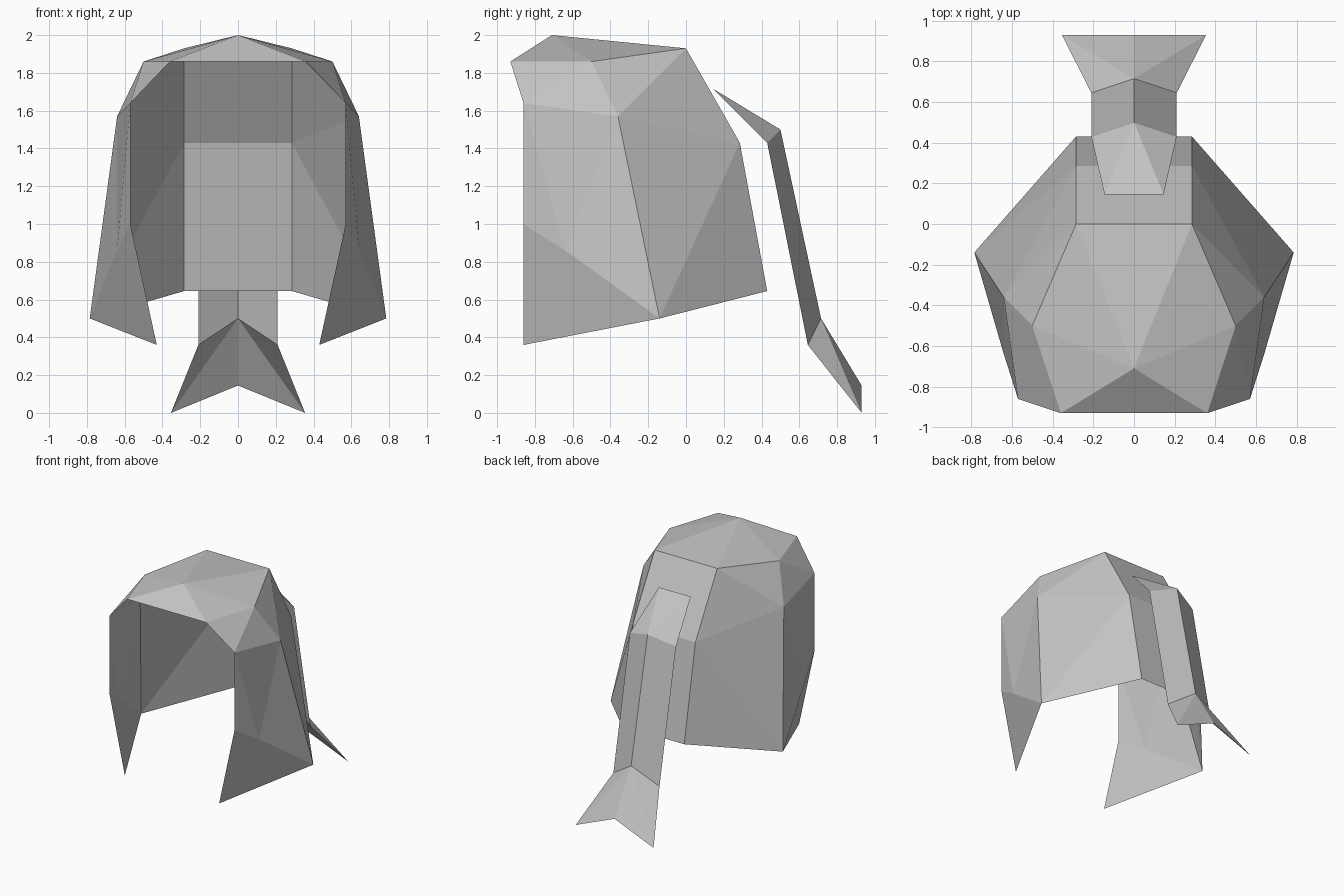
import bpy
import bmesh
from mathutils import Vector

default_cube = bpy.data.objects.get("Cube")
if default_cube:
    bpy.data.objects.remove(default_cube, do_unlink=True)

# One plain grey for everything
grey = bpy.data.materials.new("plain_grey")
grey.use_nodes = True
colour = (0.55, 0.55, 0.55, 1.0)
grey.diffuse_color = colour
shader = grey.node_tree.nodes["Principled BSDF"]
shader.inputs["Base Color"].default_value = colour
shader.inputs["Roughness"].default_value = 0.8


def mirrored_sheet(name, corners, faces, inside):
    """Build the left half of a folded sheet, facing away from a point, and mirror it."""
    bm = bmesh.new()
    verts = {key: bm.verts.new(co) for key, co in corners.items()}
    for face in faces:
        bm.faces.new([verts[key] for key in face])
    bmesh.ops.recalc_face_normals(bm, faces=bm.faces[:])
    centre = Vector(inside)
    facing = sum(f.normal.dot(f.calc_center_median() - centre) * f.calc_area()
                 for f in bm.faces)
    if facing < 0:
        bmesh.ops.reverse_faces(bm, faces=bm.faces[:])
    mesh = bpy.data.meshes.new(name)
    bm.to_mesh(mesh)
    bm.free()
    mesh.materials.append(grey)
    obj = bpy.data.objects.new(name, mesh)
    bpy.context.collection.objects.link(obj)
    mirror = obj.modifiers.new("mirror", "MIRROR")
    mirror.use_axis[0] = True
    mirror.use_clip = True


# Faceted hair cap: crown, fringe edge, side locks and flat back panel
cap_corners = {
    "crown": (0, -0.71, 2.0),
    "fringe_mid": (0, -0.93, 1.86),
    "fringe": (0.36, -0.93, 1.86),
    "temple": (0.57, -0.86, 1.64),
    "cheek": (0.57, -0.86, 1.0),
    "tip": (0.43, -0.86, 0.36),
    "brow": (0.5, -0.5, 1.86),
    "side": (0.64, -0.36, 1.57),
    "lock": (0.64, -0.64, 0.86),
    "ear": (0.785, -0.14, 0.5),
    "top_mid": (0, 0, 1.93),
    "top": (0.285, 0, 1.93),
    "back_mid": (0, 0.285, 1.43),
    "back": (0.285, 0.285, 1.43),
    "nape_mid": (0, 0.43, 0.645),
    "nape": (0.285, 0.43, 0.645),
}
cap_faces = [
    # crown
    ("crown", "fringe_mid", "fringe"),
    ("crown", "fringe", "brow"),
    ("crown", "brow", "top"),
    ("crown", "top", "top_mid"),
    # temple
    ("fringe", "temple", "brow"),
    ("temple", "side", "brow"),
    ("brow", "side", "top"),
    # side lock
    ("temple", "lock", "side"),
    ("temple", "cheek", "lock"),
    ("lock", "ear", "side"),
    ("cheek", "tip", "lock"),
    ("tip", "ear", "lock"),
    # rear side
    ("top", "side", "back"),
    ("side", "ear", "back"),
    ("ear", "nape", "back"),
    # back panel
    ("top_mid", "top", "back", "back_mid"),
    ("back_mid", "back", "nape", "nape_mid"),
]
mirrored_sheet("hair_cap", cap_corners, cap_faces, (0, -0.4, 1.1))

# Folded tail hanging behind, ridged along its middle and forked at the end
tail_corners = {
    "root_mid": (0, 0.145, 1.715),
    "root": (0.145, 0.145, 1.715),
    "bend_mid": (0, 0.5, 1.5),
    "bend": (0.21, 0.43, 1.43),
    "knot_mid": (0, 0.715, 0.5),
    "knot": (0.21, 0.645, 0.36),
    "fork_mid": (0, 0.93, 0.145),
    "fork": (0.355, 0.93, 0),
}
tail_faces = [
    ("root_mid", "root", "bend_mid"),
    ("root", "bend", "bend_mid"),
    ("bend_mid", "bend", "knot", "knot_mid"),
    ("knot_mid", "knot", "fork"),
    ("knot_mid", "fork", "fork_mid"),
]
mirrored_sheet("hair_tail", tail_corners, tail_faces, (0, -0.4, 0.8))
